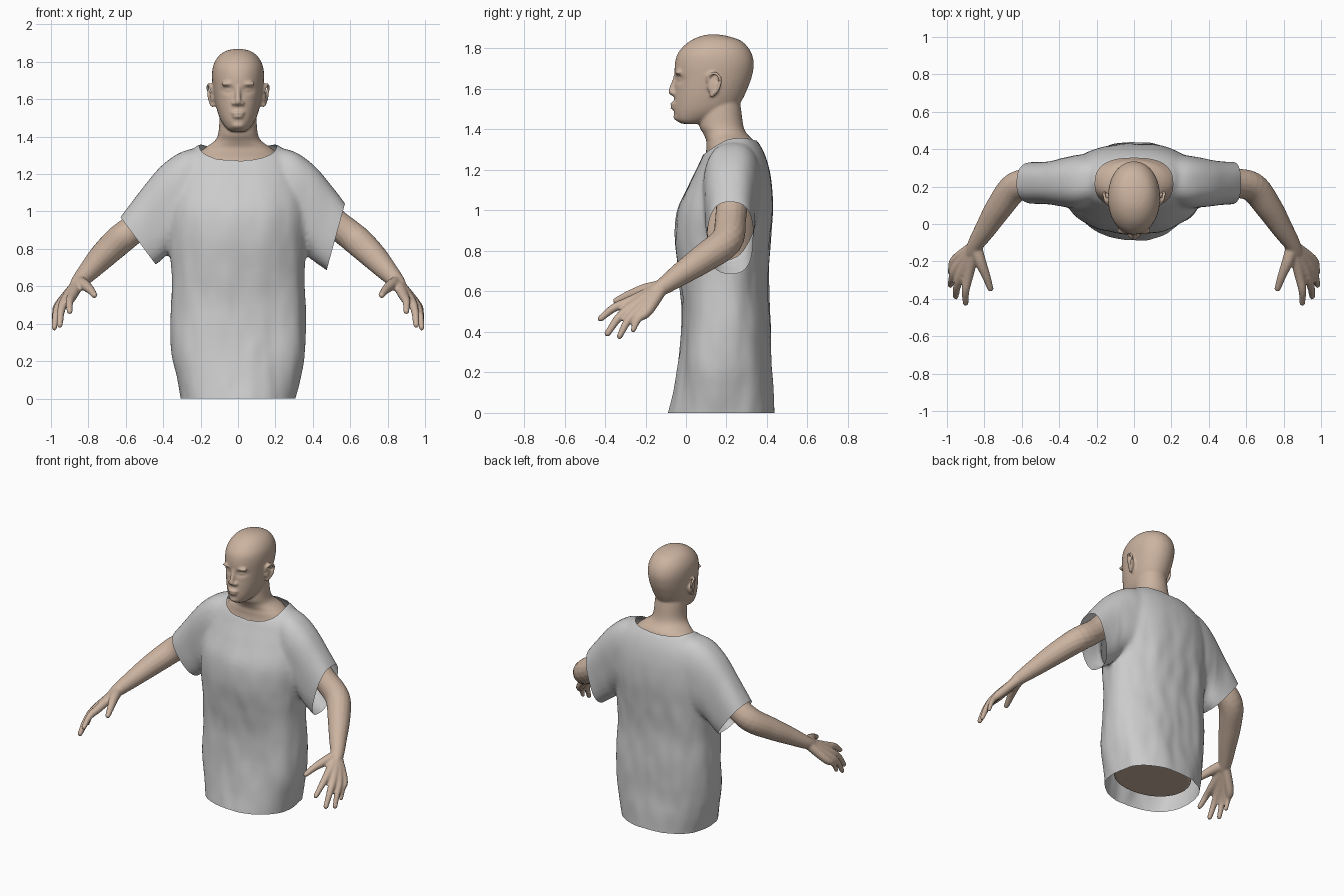
import bpy, bmesh
from math import sin, cos, pi, exp
from mathutils import Vector, Matrix, noise

if "Cube" in bpy.data.objects:
    bpy.data.objects.remove(bpy.data.objects["Cube"])


def spline(rows, n=5):
    """Catmull-Rom through rows of numbers"""
    p = [Vector(r) for r in rows]
    p = [2 * p[0] - p[1]] + p + [2 * p[-1] - p[-2]]
    out = []
    for i in range(1, len(p) - 2):
        a, b, c, d = p[i - 1:i + 3]
        for k in range(n):
            t = k / n
            out.append(0.5 * (2 * b + (c - a) * t + (2 * a - 5 * b + 4 * c - d) * t ** 2
                              + (3 * b - a - 3 * c + d) * t ** 3))
    return out + [p[-2]]


def loft(bm, rings):
    vs = [[bm.verts.new(p) for p in r] for r in rings]
    n = len(vs[0])
    for a, b in zip(vs, vs[1:]):
        for i in range(n):
            j = (i + 1) % n
            bm.faces.new((a[i], a[j], b[j], b[i]))
    bm.faces.new(vs[0][::-1])
    bm.faces.new(vs[-1])


def super_ring(centre, u, v, e, n=48):
    pts = []
    for i in range(n):
        c, s = cos(2 * pi * i / n), sin(2 * pi * i / n)
        pts.append(centre + u * (abs(c) ** (2 / e) * (1 if c > 0 else -1))
                   + v * (abs(s) ** (2 / e) * (1 if s > 0 else -1)))
    return pts


def stack(bm, rows, e):
    """Horizontal sections: z, half width, front y, back y"""
    loft(bm, [super_ring(Vector((0, (f + b) / 2, z)), Vector((w, 0, 0)),
                         Vector((0, (b - f) / 2, 0)), e) for z, w, f, b in map(tuple, spline(rows))])


def tube(bm, rows, side=1):
    """Round limb through x, y, z, radius with a rounded tip"""
    q = spline([(side * x, y, z, r) for x, y, z, r in rows])
    pts = [(p.to_3d(), p[3]) for p in q]
    d = (pts[-1][0] - pts[-2][0]).normalized()
    end, r = pts[-1]
    pts += [(end + d * r * sin(a), r * cos(a)) for a in (0.5, 1.0, 1.4)]
    rings = []
    for i, (p, r) in enumerate(pts):
        t = pts[min(i + 1, len(pts) - 1)][0] - pts[max(i - 1, 0)][0]
        rot = t.to_track_quat('Z', 'Y')
        rings.append([p + rot @ Vector((cos(k * pi / 8) * r, sin(k * pi / 8) * r, 0)) for k in range(16)])
    loft(bm, rings)


def blob(bm, pos, size):
    bmesh.ops.create_uvsphere(bm, u_segments=20, v_segments=12, radius=1,
                              matrix=Matrix.Translation(pos) @ Matrix.Diagonal(size).to_4x4())


def fuse(name, bm, voxel, iterations):
    """Merge overlapping parts into one smooth skin; return object and an editable bmesh"""
    me = bpy.data.meshes.new(name)
    bm.to_mesh(me)
    bm.free()
    ob = bpy.data.objects.new(name, me)
    bpy.context.scene.collection.objects.link(ob)
    m = ob.modifiers.new("fuse", 'REMESH')
    m.mode, m.voxel_size = 'VOXEL', voxel
    m = ob.modifiers.new("soften", 'SMOOTH')
    m.factor, m.iterations = 0.5, iterations
    dg = bpy.context.evaluated_depsgraph_get()
    new = bpy.data.meshes.new_from_object(ob.evaluated_get(dg))
    ob.modifiers.clear()
    ob.data = new
    out = bmesh.new()
    out.from_mesh(new)
    out.normal_update()
    return ob, out


def finish(ob, bm):
    for f in bm.faces:
        f.smooth = True
    bm.to_mesh(ob.data)
    bm.free()


# Body: torso and neck, then head
bm = bmesh.new()
stack(bm, [(.07, .26, -.03, .39), (.3, .29, .01, .385), (.6, .28, .02, .37), (.9, .29, .01, .385),
           (1.1, .28, .055, .385), (1.2, .26, .08, .37), (1.28, .23, .098, .355), (1.32, .20, .10, .345),
           (1.345, .17, .10, .335), (1.38, .122, .085, .30), (1.42, .105, .065, .283),
           (1.5, .098, .065, .272), (1.57, .09, .07, .26)], 2.1)
stack(bm, [(1.428, .04, -.02, .08), (1.445, .062, -.048, .13), (1.475, .085, -.058, .21),
           (1.51, .102, -.060, .255), (1.56, .117, -.058, .285), (1.61, .127, -.055, .307),
           (1.66, .134, -.056, .325), (1.72, .139, -.055, .335), (1.77, .135, -.043, .326),
           (1.81, .119, -.013, .303), (1.84, .094, .025, .268), (1.86, .06, .07, .21),
           (1.869, .02, .11, .16)], 2.1)

# Nose, lips and chin
tube(bm, [(0, -.045, 1.675, .012), (0, -.060, 1.63, .013), (0, -.070, 1.59, .017), (0, -.066, 1.583, .017)])
blob(bm, (0, -.057, 1.527), (.036, .021, .010))
blob(bm, (0, -.056, 1.508), (.031, .021, .011))
blob(bm, (0, -.040, 1.462), (.036, .022, .020))

for s in (1, -1):
    blob(bm, (s * .021, -.057, 1.579), (.014, .018, .012))
    blob(bm, (s * .05, -.036, 1.682), (.042, .020, .012))
    # Ears: thin plate with a raised rim
    blob(bm, (s * .136, .135, 1.615), (.014, .030, .045))
    tube(bm, [(.135, .108, 1.635, .008), (.148, .115, 1.667, .009), (.158, .145, 1.678, .009),
              (.160, .168, 1.65, .009), (.152, .158, 1.60, .009), (.138, .128, 1.568, .011)], s)
    # Arms
    tube(bm, [(.10, .23, 1.2, .09), (.25, .23, 1.19, .095), (.37, .23, 1.09, .082), (.50, .22, .955, .077),
              (.63, .20, .85, .080), (.72, .09, .765, .072), (.79, -.02, .69, .058),
              (.845, -.105, .63, .044), (.865, -.145, .605, .036)], s)
    # Hands: knuckle and tip of each finger
    for k, t, r in (((.885, -.275, .55), (.90, -.422, .466), .019),
                    ((.922, -.262, .527), (.953, -.388, .392), .019),
                    ((.945, -.232, .510), (.982, -.328, .378), .018),
                    ((.953, -.190, .503), (.983, -.262, .408), .016)):
        mid = (Vector(k) + Vector(t)) / 2 + Vector((.008, -.008, .010))
        tube(bm, [(.85, -.115, .622, .032), (*k, .027), (*mid, r + .002), (*t, r - .003)], s)
    tube(bm, [(.85, -.115, .622, .036), (.822, -.20, .608, .031), (.79, -.28, .582, .023),
              (.768, -.345, .553, .017)], s)

body, bm = fuse("body", bm, .0076, 3)
# Eye sockets, eyelids
for v in bm.verts:
    if v.co.y < .05 and 1.58 < v.co.z < 1.72:
        dx, dz = abs(v.co.x) - .053, v.co.z - 1.648
        v.co.y += .016 * exp(-(dx / .03) ** 2 - (dz / .018) ** 2)
        v.co.y -= .010 * exp(-(dx / .019) ** 2 - (dz / .009) ** 2)
finish(body, bm)
skin = bpy.data.materials.new("skin")
skin.diffuse_color = (.60, .45, .35, 1)
skin.use_nodes = True
skin.node_tree.nodes["Principled BSDF"].inputs["Base Color"].default_value = skin.diffuse_color
body.data.materials.append(skin)

# Shirt: trunk and sleeves as one volume
bm = bmesh.new()
stack(bm, [(-.08, .295, -.105, .445), (0, .305, -.09, .44), (.12, .332, -.065, .432), (.25, .358, -.042, .42),
           (.46, .362, -.02, .415), (.66, .355, -.032, .408), (.85, .365, -.052, .422),
           (1.0, .37, -.04, .432), (1.13, .35, .015, .425), (1.22, .33, .058, .408), (1.28, .30, .086, .388),
           (1.325, .25, .118, .365), (1.357, .21, .145, .342), (1.40, .12, .17, .31)], 2.3)
# Sleeve sections: top x, top z, bottom x, bottom z, front y, back y
sleeve = [(.12, 1.34, .20, .86, .12, .38), (.28, 1.328, .30, .83, .085, .37), (.40, 1.252, .36, .79, .092, .35),
          (.50, 1.14, .41, .735, .103, .335), (.60, 1.005, .465, .695, .11, .332), (.72, .84, .54, .64, .12, .33)]
for s in (1, -1):
    rings = []
    for a, b, c, d, f, k in map(tuple, spline(sleeve)):
        rings.append(super_ring(Vector((s * (a + c) / 2, (f + k) / 2, (b + d) / 2)),
                                Vector((s * (a - c) / 2, 0, (b - d) / 2)), Vector((0, (k - f) / 2, 0)), 2.6))
    loft(bm, rings)
shirt, bm = fuse("shirt", bm, .0135, 7)

# Soft hanging folds
for v in bm.verts:
    x, y, z = v.co
    fade = min(1, max(.15, (1.3 - z) * 2)) * (.5 if abs(x) > .4 else 1)
    v.co += v.normal * fade * (.014 * noise.noise(Vector((x * 7, y * 7, z * 1.6)))
                               + .005 * noise.noise(Vector((x * 14, y * 14, z * 6))))

# Open hem and cuffs
bmesh.ops.bisect_plane(bm, geom=bm.verts[:] + bm.edges[:] + bm.faces[:], plane_co=(0, 0, 0),
                       plane_no=(0, 0, -1), clear_outer=True)
for s, tx, tz, bx, bz in ((1, .57, 1.035, .475, .69), (-1, .625, .965, .435, .71)):
    fs = [f for f in bm.faces if s * f.calc_center_median().x > .40]
    geom = list({v for f in fs for v in f.verts}) + list({e for f in fs for e in f.edges}) + fs
    bmesh.ops.bisect_plane(bm, geom=geom, plane_co=(s * tx, 0, tz),
                           plane_no=Vector((s * (tz - bz), 0, bx - tx)).normalized(), clear_outer=True)


# Open neckline with a clean edge
def neck(p):
    return abs(p.x / .208) ** 2.6 + abs((p.y - .218) / .134) ** 2.6


bmesh.ops.delete(bm, geom=[f for f in bm.faces if f.calc_center_median().z > 1.2
                           and neck(f.calc_center_median()) < 1], context='FACES')
rim = [v for v in bm.verts if v.co.z > 1.2 and v.is_boundary]
for v in rim:
    k = neck(v.co) ** (-1 / 2.6)
    v.co.x *= k
    v.co.y = .218 + (v.co.y - .218) * k
for _ in range(5):
    target = {}
    for v in rim:
        near = [e.other_vert(v).co for e in v.link_edges if e.is_boundary]
        target[v] = v.co * .5 + sum(near, Vector((0, 0, 0))) * (.5 / len(near))
    for v, p in target.items():
        v.co = p
finish(shirt, bm)
